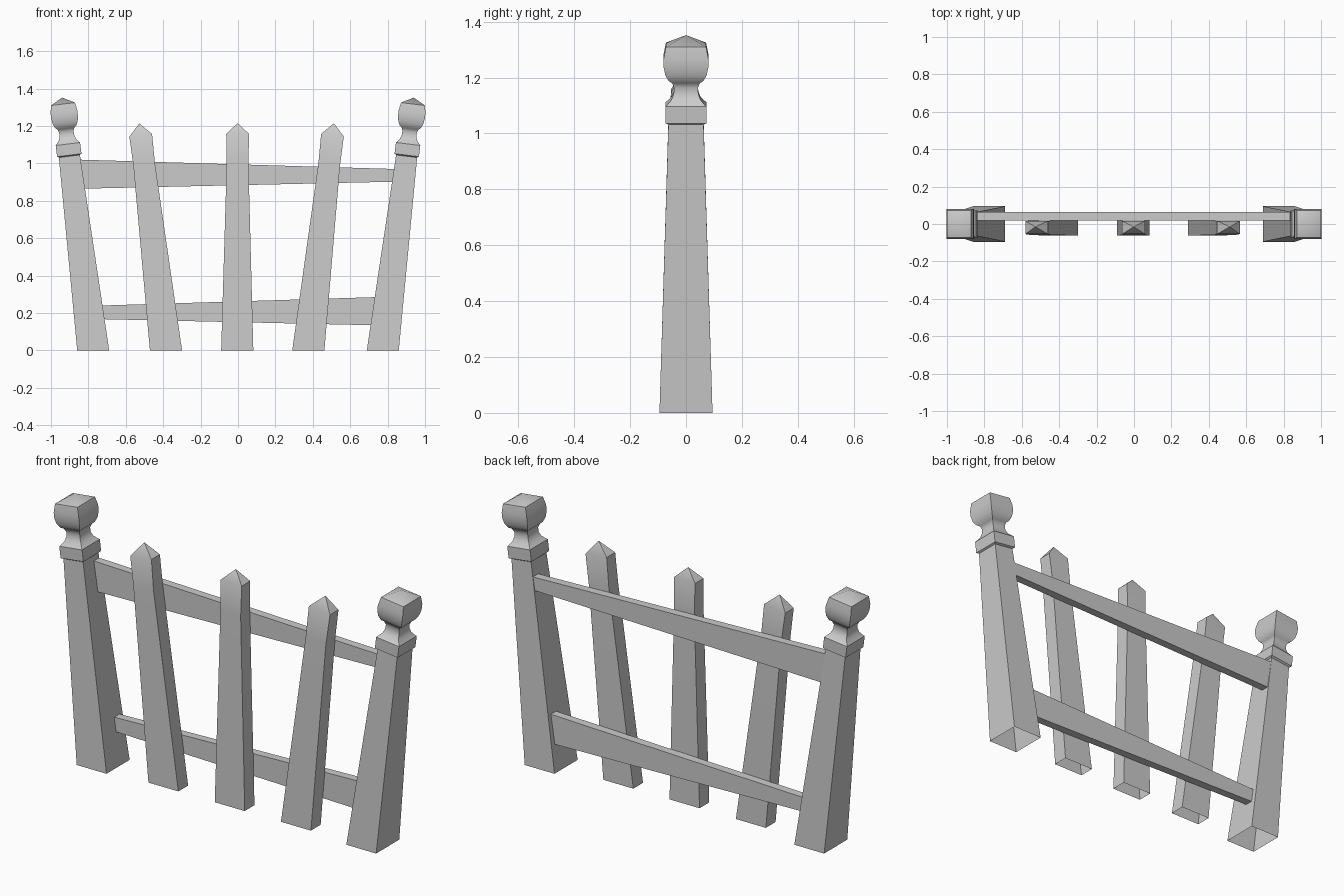
import bpy, bmesh, math

if "Cube" in bpy.data.objects:
    bpy.data.objects.remove(bpy.data.objects["Cube"])


def finish(name, bm, angle=40):
    bmesh.ops.recalc_face_normals(bm, faces=bm.faces)
    mesh = bpy.data.meshes.new(name)
    bm.to_mesh(mesh)
    bm.free()
    ob = bpy.data.objects.new(name, mesh)
    bpy.context.collection.objects.link(ob)
    bpy.ops.object.select_all(action='DESELECT')
    ob.select_set(True)
    bpy.context.view_layer.objects.active = ob
    bpy.ops.object.shade_smooth_by_angle(angle=math.radians(angle))
    return ob


def leaning_column(name, base_x, tilt_deg, rings, apex):
    """Four-sided column along a leaning axis, cut flat and open at the ground.
    rings: (height, half x, y min, y max); apex: (height, y)."""
    t = math.radians(tilt_deg)
    s, c = math.sin(t), math.cos(t)
    bm = bmesh.new()
    prev = None
    for h, hx, y0, y1 in rings:
        ring = []
        for u, y in ((-hx, y0), (hx, y0), (hx, y1), (-hx, y1)):
            if h == 0:
                co = (base_x + u, y, 0)
            else:
                co = (base_x + h * s + u * c, y, h * c - u * s)
            ring.append(bm.verts.new(co))
        if prev:
            for i in range(4):
                j = (i + 1) % 4
                bm.faces.new((prev[i], prev[j], ring[j], ring[i]))
        prev = ring
    tip = bm.verts.new((base_x + apex[0] * s, apex[1], apex[0] * c))
    for i in range(4):
        bm.faces.new((prev[i], prev[(i + 1) % 4], tip))
    return finish(name, bm)


def rail(name, outline, y0=0.02, y1=0.063):
    """Tapered board: front outline extruded in y."""
    bm = bmesh.new()
    face = bm.faces.new([bm.verts.new((x, y0, z)) for x, z in outline])
    ext = bmesh.ops.extrude_face_region(bm, geom=[face])
    verts = [v for v in ext['geom'] if isinstance(v, bmesh.types.BMVert)]
    bmesh.ops.translate(bm, verts=verts, vec=(0, y1 - y0, 0))
    return finish(name, bm, 30)


# End posts: shaft, collar, neck and rounded square finial (height, half depth)
profile = [(0, .095), (1.046, .063), (1.052, .073), (1.112, .073), (1.120, .065),
           (1.134, .052), (1.155, .044), (1.178, .043), (1.195, .050),
           (1.203, .062), (1.225, .074), (1.255, .080), (1.285, .080),
           (1.327, .072)]
post_rings = [(h, r * .9, -r, r) for h, r in profile]
for side, label in ((-1, "left"), (1, "right")):
    leaning_column(label + "_post", side * .774, side * 7.0, post_rings, (1.362, 0))

# Pickets fanning outwards, with pointed tips
picket_rings = [(0, .086, -.062, .018), (1.0, .058, -.058, .018),
                (1.158, .061, -.054, .016)]
for label, x, tilt in (("left", -.385, -6.7), ("centre", -.004, 0.1), ("right", .376, 6.4)):
    leaning_column(label + "_picket", x, tilt, picket_rings, (1.222 if tilt != .1 else 1.215, -.015))

# Tapered rails behind the pickets, ends slanted to meet the posts
rail("upper_rail", [(-.825, .865), (.83, .902), (.84, .970), (-.85, 1.020)])
rail("lower_rail", [(-.72, .167), (.71, .135), (.735, .285), (-.732, .240)])
